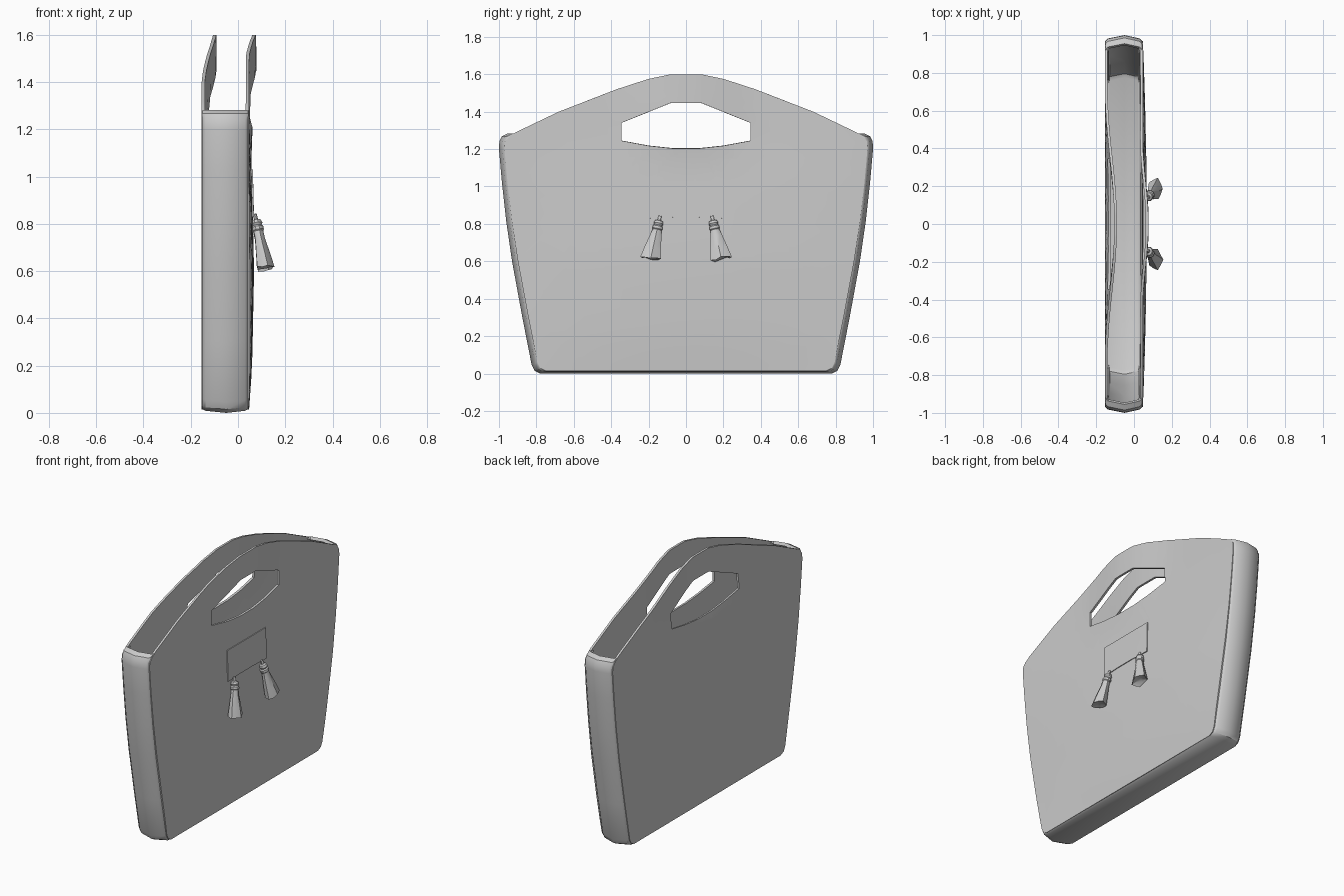
import bpy, bmesh, math, random
from mathutils import Vector

if "Cube" in bpy.data.objects:
    bpy.data.objects.remove(bpy.data.objects["Cube"])

random.seed(4)


def lerp_table(table, z):
    for (z0, a), (z1, b) in zip(table, table[1:]):
        if z <= z1:
            t = max(0, (z - z0) / (z1 - z0))
            return a + (b - a) * t
    return table[-1][1]


def bump(y, width):
    return 0.5 * (1 + math.cos(math.pi * y / width)) if abs(y) < width else 0


def finish(name, bm, thickness=0, offset=0, angle=35):
    me = bpy.data.meshes.new(name)
    bm.to_mesh(me)
    bm.free()
    ob = bpy.data.objects.new(name, me)
    bpy.context.collection.objects.link(ob)
    bpy.ops.object.select_all(action='DESELECT')
    ob.select_set(True)
    bpy.context.view_layer.objects.active = ob
    if thickness:
        mod = ob.modifiers.new("thickness", 'SOLIDIFY')
        mod.thickness, mod.offset = thickness, offset
        bpy.ops.object.modifier_apply(modifier=mod.name)
    bpy.ops.object.shade_smooth_by_angle(angle=math.radians(angle))
    return ob


def mirrored(half):
    return half + [(-y, z) for y, z in reversed(half) if y > 1e-6]


def inset(points, d):
    return [(y - math.copysign(d, y), z + 0.5 * d * (1 - z / 1.28)) for y, z in points]


# Side and floor path, from the top rim down to the middle of the base
side = [(0.955, 1.283), (0.985, 1.268), (0.998, 1.24), (1.0, 1.2), (0.985, 1.03),
        (0.962, 0.82), (0.93, 0.6), (0.875, 0.3), (0.825, 0.045), (0.81, 0.015), (0.78, 0)]

# Gusset: one bulging strip running down the sides and under the base
bm = bmesh.new()
rings = []
for x, d in [(-0.153, 0.045), (-0.15, 0.03), (-0.138, 0.018), (-0.05, 0), (0.03, 0.018),
             (0.042, 0.03), (0.045, 0.045)]:
    rings.append([bm.verts.new((x, y, z)) for y, z in mirrored(inset(side, d))])
for r, s in zip(rings, rings[1:]):
    for i in range(len(r) - 1):
        bm.faces.new((r[i], s[i], s[i + 1], r[i + 1]))
finish("gusset", bm, 0.02, -1)


# Panel surfaces: the handle zones bend, the front panel also bulges
BULGE = [(0, 0), (0.2, 0.014), (0.6, 0.022), (1.0, 0.013), (1.25, 0.004), (1.6, 0)]


def ramp(z):
    t = min(1, max(0, (z - 1.05) / 0.38))
    return t * t * (3 - 2 * t)


def front_x(y, z):
    return 0.039 + lerp_table(BULGE, z) * max(0, 1 - y * y) + 0.031 * bump(y, 0.45) * ramp(z)


def back_x(y, z):
    return -0.147 + 0.05 * bump(y, 0.72) * ramp(z)


def sheet(name, loops, surface, thickness, step):
    bm = bmesh.new()
    for loop in loops:
        vs = [bm.verts.new((0, y, z)) for y, z in loop]
        for i, v in enumerate(vs):
            bm.edges.new((v, vs[i - 1]))
    bmesh.ops.triangle_fill(bm, use_beauty=True, use_dissolve=False, edges=bm.edges[:], normal=(1, 0, 0))
    for axis, lo, hi in [((0, 1, 0), -1, 1), ((0, 0, 1), 0, 1.6)]:
        for k in range(int((hi - lo) / step)):
            co = Vector(axis) * (lo + (k + 0.5) * step)
            bmesh.ops.bisect_plane(bm, geom=bm.verts[:] + bm.edges[:] + bm.faces[:],
                                   dist=1e-5, plane_co=co, plane_no=axis)
    for v in bm.verts:
        v.co.x = surface(v.co.y, v.co.z)
    bmesh.ops.recalc_face_normals(bm, faces=bm.faces[:])
    finish(name, bm, thickness, 0)


top_edge = [(0.08, 1.6), (0.2, 1.575), (0.37, 1.52), (0.68, 1.4), (0.91, 1.29), (0.945, 1.265)]
outline = mirrored(top_edge + inset(side[2:], 0.03))
hole = mirrored([(0.08, 1.447), (0.345, 1.34), (0.345, 1.245), (0.2, 1.218), (0.07, 1.204)])
sheet("front_panel", [outline, hole], front_x, 0.014, 0.1)
sheet("back_panel", [outline, hole], back_x, 0.014, 0.1)

# Tag plate on the front panel
tag = mirrored([(0.197, 1.03), (0.197, 0.83), (0.06, 0.836)])
sheet("tag_plate", [tag], lambda y, z: front_x(y, z) + 0.008, 0.008, 0.1)


# Tassels: cord, bound head and flared fringe lofted along a tilted axis
def tassel(name, sign):
    bm = bmesh.new()
    a, b = Vector((0.073, 0.14 * sign, 0.835)), Vector((0.115, 0.188 * sign, 0.612))
    along = (b - a).normalized()
    u = Vector((0, 1, 0)).cross(along).normalized()
    w = along.cross(u)
    n = 10
    folds = [1 + (0.1 if i % 2 else -0.1) + random.uniform(-0.06, 0.06) for i in range(n)]
    rings = []
    for t, r, fold in [(-0.03, 0.008, 0), (0.07, 0.01, 0), (0.09, 0.022, 0), (0.15, 0.027, 0),
                       (0.19, 0.022, 0), (0.22, 0.028, 0), (0.28, 0.028, 0), (0.3, 0.024, 0),
                       (0.45, 0.031, 0.5), (0.75, 0.044, 0.8), (1.0, 0.053, 1), (0.95, 0.02, 0)]:
        ring = []
        for i in range(n):
            g = math.tau * i / n
            rr = r * (1 + (folds[i] - 1) * fold)
            end = random.uniform(-0.05, 0.02) if t == 1 else 0
            flat = 0.7 if t > 0.4 else 0.9
            ring.append(bm.verts.new(a.lerp(b, t + end) + u * rr * flat * math.cos(g)
                                     + w * rr * math.sin(g)))
        rings.append(ring)
    for r, s in zip(rings, rings[1:]):
        for i in range(n):
            j = (i + 1) % n
            bm.faces.new((r[i], r[j], s[j], s[i]))
    bm.faces.new(rings[0])
    bm.faces.new(rings[-1])
    bmesh.ops.recalc_face_normals(bm, faces=bm.faces[:])
    finish(name, bm)


tassel("tassel_left", -1)
tassel("tassel_right", 1)
